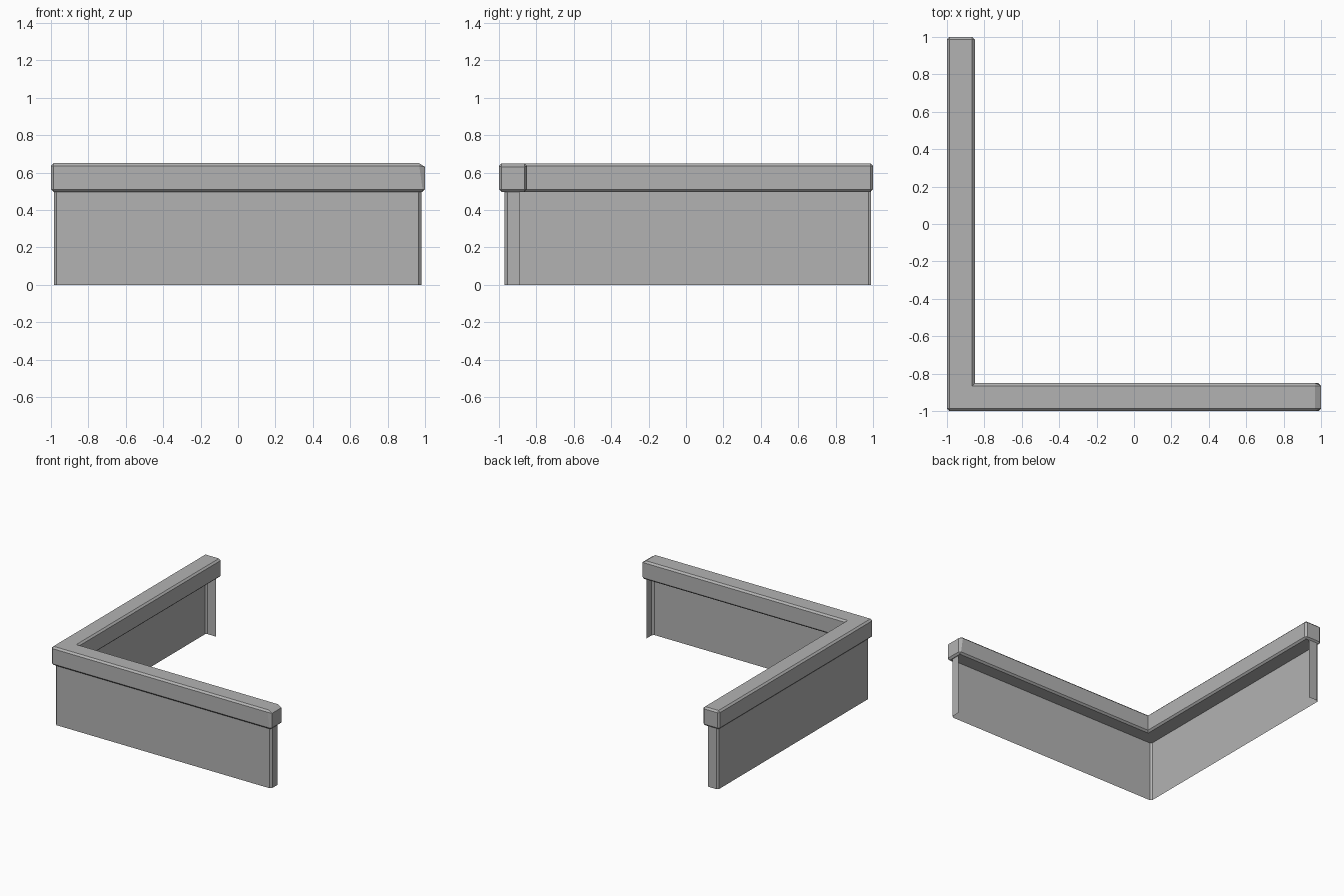
import bpy, bmesh

cube = bpy.data.objects.get("Cube")
if cube:
    bpy.data.objects.remove(cube, do_unlink=True)

grey = bpy.data.materials.new("plain grey")
grey.use_nodes = True
grey.diffuse_color = (0.45, 0.45, 0.45, 1)
grey.node_tree.nodes["Principled BSDF"].inputs["Base Color"].default_value = grey.diffuse_color


def add_object(name, bm):
    mesh = bpy.data.meshes.new(name)
    bm.to_mesh(mesh)
    bm.free()
    mesh.materials.append(grey)
    obj = bpy.data.objects.new(name, mesh)
    bpy.context.collection.objects.link(obj)
    return obj


def extrude_up(bm, geom, height):
    out = bmesh.ops.extrude_face_region(bm, geom=geom)["geom"] if isinstance(geom[0], bmesh.types.BMFace) \
        else bmesh.ops.extrude_edge_only(bm, edges=geom)["geom"]
    verts = [g for g in out if isinstance(g, bmesh.types.BMVert)]
    bmesh.ops.translate(bm, verts=verts, vec=(0, 0, height))


# Thin wall panel: one bent sheet with chamfered corners and a return at each end
WALL_TOP = 0.5
path = [(-0.89, 0.988), (-0.97, 0.988), (-0.983, 0.975),
        (-0.983, -0.957), (-0.97, -0.97),
        (0.965, -0.97), (0.98, -0.955), (0.98, -0.89)]
bm = bmesh.new()
verts = [bm.verts.new((x, y, 0)) for x, y in path]
edges = [bm.edges.new(pair) for pair in zip(verts, verts[1:])]
extrude_up(bm, edges, WALL_TOP)
add_object("wall_panel", bm)

# Coping: L-shaped bar with every edge chamfered except the inner corner
BOTTOM, TOP, INNER, CHAMFER = 0.497, 0.65, -0.85, 0.014
outline = [(-1, -1), (1, -1), (1, INNER), (INNER, INNER), (INNER, 1), (-1, 1)]
bm = bmesh.new()
base = bm.faces.new([bm.verts.new((x, y, BOTTOM)) for x, y in outline])
extrude_up(bm, [base], TOP - BOTTOM)
bmesh.ops.recalc_face_normals(bm, faces=bm.faces)


def is_inner_corner(edge):
    return all(abs(v.co.x - INNER) < 0.001 and abs(v.co.y - INNER) < 0.001 for v in edge.verts)


bmesh.ops.bevel(bm, geom=[e for e in bm.edges if not is_inner_corner(e)],
                offset=CHAMFER, segments=1, profile=0.5, affect='EDGES')

# The right end has a deeper chamfer along its top edge
for v in bm.verts:
    if v.co.x > 0.9 and v.co.z > 0.6:
        if v.co.x > 0.995:
            v.co.z = 0.63
        else:
            v.co.x = 0.968
bmesh.ops.recalc_face_normals(bm, faces=bm.faces)
add_object("wall_coping", bm)
